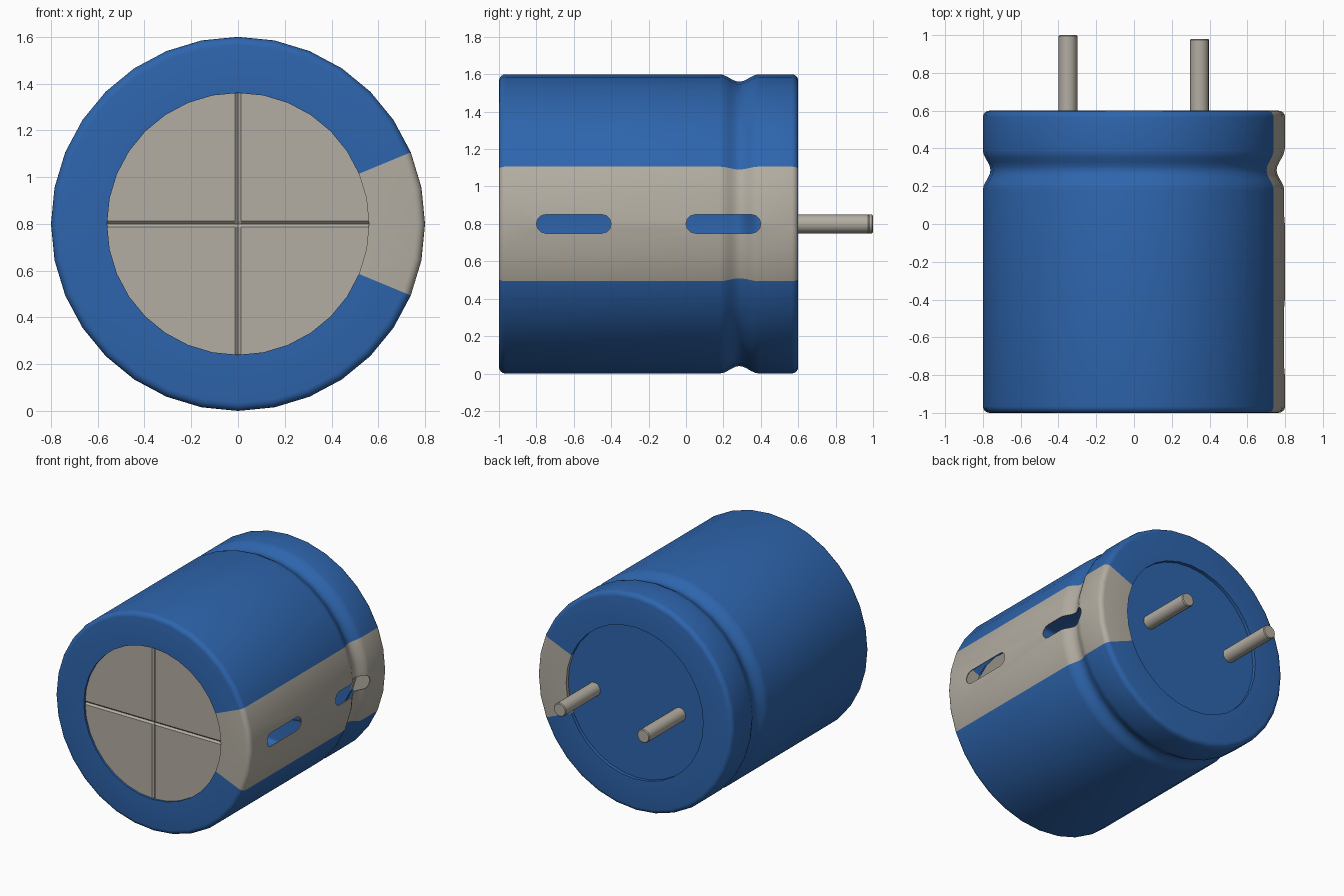
import bpy, bmesh
from math import sin, cos, pi, atan2, radians, hypot

if "Cube" in bpy.data.objects:
    bpy.data.objects.remove(bpy.data.objects["Cube"])

SIDES, CZ, R, R_IN = 32, 0.8, 0.8, 0.56
FRONT, BACK = -1.0, 0.6


def material(name, rgb):
    m = bpy.data.materials.new(name)
    m.use_nodes = True
    m.diffuse_color = (*rgb, 1)
    m.node_tree.nodes["Principled BSDF"].inputs["Base Color"].default_value = (*rgb, 1)
    return m


blue = material("blue sleeve", (0.027, 0.13, 0.42))
grey = material("warm grey", (0.45, 0.42, 0.36))


def make_object(name, bm, mats):
    me = bpy.data.meshes.new(name)
    bm.to_mesh(me)
    bm.free()
    ob = bpy.data.objects.new(name, me)
    bpy.context.collection.objects.link(ob)
    for m in mats:
        me.materials.append(m)
    return ob


def activate(ob):
    bpy.ops.object.select_all(action="DESELECT")
    ob.select_set(True)
    bpy.context.view_layer.objects.active = ob


def smooth(ob):
    activate(ob)
    bpy.ops.object.shade_smooth_by_angle(angle=radians(35))


def lathe(profile, sides=SIDES, cx=0.0):
    """Revolve (radius, y) points around a line parallel to y."""
    bm = bmesh.new()
    rings = [[bm.verts.new((cx + r * cos(2 * pi * j / sides), y, CZ + r * sin(2 * pi * j / sides)))
              for j in range(sides)] for r, y in profile]
    for a, b in zip(rings, rings[1:]):
        for j in range(sides):
            k = (j + 1) % sides
            bm.faces.new((a[j], b[j], b[k], a[k]))
    return bm, rings


def rounded_edge(y, direction, radius=0.035, steps=4):
    """Quarter round from the end face to the side wall."""
    return [(R - radius + radius * sin(t), y + direction * radius * (1 - cos(t)))
            for t in (i * pi / 2 / steps for i in range(steps + 1))]


# Sleeve profile: front lip, rounded edge, crimp groove, rounded edge, back lip
groove = [(R - 0.02 * (1 + cos(pi * t)), 0.285 + 0.105 * t)
          for t in (i / 5 - 1 for i in range(11))]
profile = ([(R_IN, FRONT + 0.02), (R_IN, FRONT)] + rounded_edge(FRONT, 1) + groove
           + rounded_edge(BACK, -1)[::-1] + [(R_IN, BACK), (R_IN, BACK - 0.03)])
bm, _ = lathe(profile)
for f in bm.faces:
    c = f.calc_center_median()
    f.material_index = int(abs(atan2(c.z - CZ, c.x)) < pi / 8)
sleeve = make_object("sleeve", bm, [blue, grey])
activate(sleeve)
shell = sleeve.modifiers.new("shell", "SOLIDIFY")
shell.thickness, shell.offset = 0.006, -1
bpy.ops.object.modifier_apply(modifier=shell.name)


# Minus-shaped slots cut through the stripe into the hollow inside
def slot_cutter(y0, y1, r=0.05, steps=6):
    bm = bmesh.new()
    ends = ((y1 - r, -pi / 2), (y0 + r, pi / 2))
    outline = [bm.verts.new((0.65, y + r * cos(s + pi * i / steps), CZ + r * sin(s + pi * i / steps)))
               for y, s in ends for i in range(steps + 1)]
    face = bm.faces.new(outline)
    out = bmesh.ops.extrude_face_region(bm, geom=[face])["geom"]
    bmesh.ops.translate(bm, vec=(0.3, 0, 0), verts=[v for v in out if isinstance(v, bmesh.types.BMVert)])
    bmesh.ops.recalc_face_normals(bm, faces=bm.faces)
    ob = make_object("slot_cutter", bm, [grey])
    ob.hide_render = True
    return ob


for y0, y1 in ((-0.8, -0.4), (0.0, 0.4)):
    cutter = slot_cutter(y0, y1)
    activate(sleeve)
    cut = sleeve.modifiers.new("slot", "BOOLEAN")
    cut.operation, cut.solver, cut.object = "DIFFERENCE", "EXACT", cutter
    bpy.ops.object.modifier_apply(modifier=cut.name)
    bpy.data.objects.remove(cutter)
smooth(sleeve)


# End plates, the front one scored with a cross
def plate(name, y, mat, facing, score=0.0):
    bm = bmesh.new()
    ring = [bm.verts.new((R_IN * cos(2 * pi * j / SIDES), y, CZ + R_IN * sin(2 * pi * j / SIDES)))
            for j in range(SIDES)]
    bm.faces.new(ring if facing < 0 else ring[::-1])
    if score:
        for d in (-score, 0, score):
            for co, no in (((d, 0, 0), (1, 0, 0)), ((0, 0, CZ + d), (0, 0, 1))):
                bmesh.ops.bisect_plane(bm, geom=bm.verts[:] + bm.edges[:] + bm.faces[:],
                                       plane_co=co, plane_no=no)
        for v in bm.verts:
            if min(abs(v.co.x), abs(v.co.z - CZ)) < score / 2:
                v.co.y += score
    return make_object(name, bm, [mat])


plate("front_plate", FRONT + 0.015, grey, -1, 0.013)
plate("back_plate", BACK - 0.025, blue, 1)

# Terminal pins, one slightly shorter
for name, x, tip in (("right_pin", -0.35, 1.0), ("left_pin", 0.347, 0.98)):
    bm, rings = lathe([(0.05, BACK - 0.025), (0.05, tip - 0.006), (0.045, tip)], 16, x)
    bm.faces.new(rings[-1])
    bmesh.ops.recalc_face_normals(bm, faces=bm.faces)
    smooth(make_object(name, bm, [grey]))
